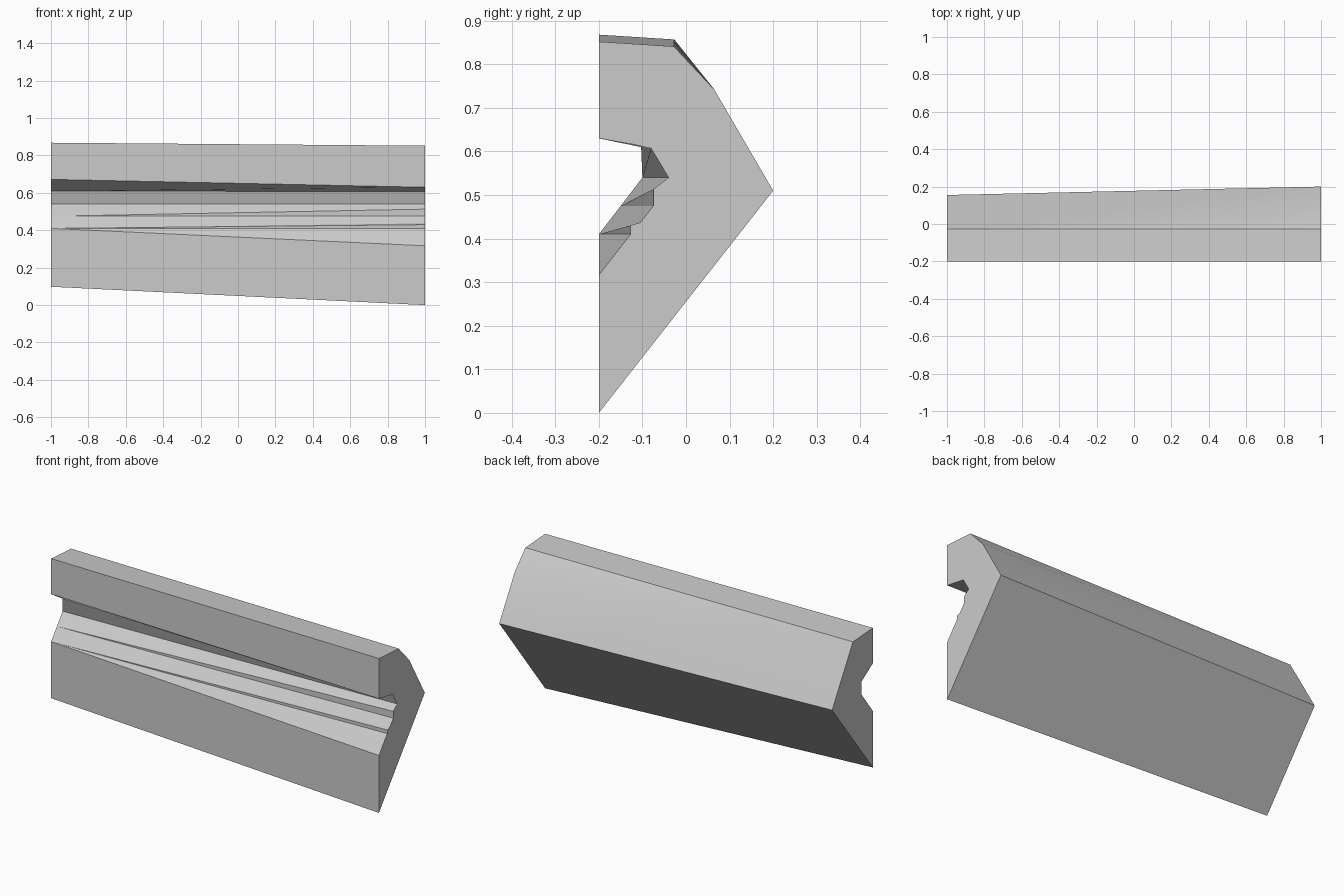
import bpy, bmesh, math

cube = bpy.data.objects.get("Cube")
if cube:
    bpy.data.objects.remove(cube, do_unlink=True)

# Matching (y, z) outlines of the two ends; repeated points taper to nothing
left_end = [(-.2, 0), (.2, .51), (.065, .742), (-.028, .841), (-.2, .852),
            (-.2, .63), (-.12, .616), (-.08, .607), (-.04, .54),
            (-.075, .513), (-.075, .475), (-.105, .437), (-.127, .43),
            (-.127, .41), (-.2, .317)]
top_edge, step, foot = (-.027, .857), (-.15, .475), (-.2, .41)
right_end = [(-.2, .098), (.155, .55), top_edge, top_edge, (-.2, .868),
             (-.2, .672), (-.103, .61), (-.103, .61), (-.1, .54),
             step, step, foot, foot, foot, foot]

# Loft the tapered moulding between its ends
bm = bmesh.new()
a = [bm.verts.new((1, y, z)) for y, z in left_end]
b = [bm.verts.new((-1, y, z)) for y, z in right_end]
n = len(a)
for i in range(n):
    j = (i + 1) % n
    bm.faces.new((a[i], b[i], b[j], a[j]))
bm.faces.new(a)
bm.faces.new(reversed(b))
bmesh.ops.remove_doubles(bm, verts=bm.verts[:], dist=.0001)
bmesh.ops.recalc_face_normals(bm, faces=bm.faces[:])
mesh = bpy.data.meshes.new("tapered_moulding")
bm.to_mesh(mesh)
bm.free()

moulding = bpy.data.objects.new("tapered_moulding", mesh)
bpy.context.collection.objects.link(moulding)

# Plain grey finish
grey = bpy.data.materials.new("light_grey")
grey.use_nodes = True
colour = (.6, .6, .6, 1)
grey.diffuse_color = colour
grey.node_tree.nodes["Principled BSDF"].inputs["Base Color"].default_value = colour
mesh.materials.append(grey)

# Soft long faces with crisp edges
bpy.ops.object.select_all(action='DESELECT')
moulding.select_set(True)
bpy.context.view_layer.objects.active = moulding
bpy.ops.object.shade_smooth_by_angle(angle=math.radians(25))
